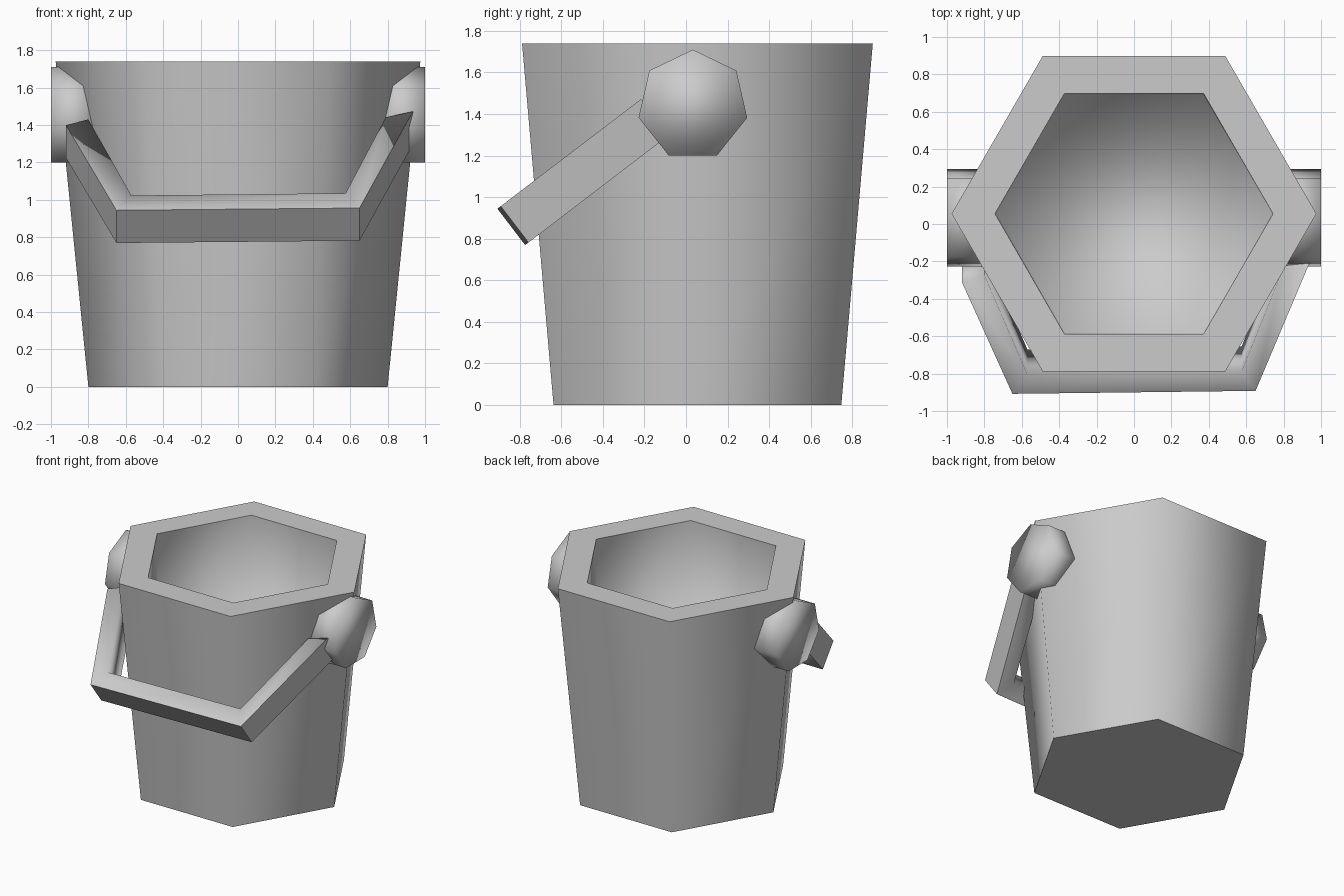
import bpy, bmesh, math
from mathutils import Vector

cube = bpy.data.objects.get("Cube")
if cube:
    bpy.data.objects.remove(cube, do_unlink=True)

grey = bpy.data.materials.new("plain_grey")
grey.use_nodes = True
colour = (0.6, 0.6, 0.6, 1)
grey.diffuse_color = colour
grey.node_tree.nodes["Principled BSDF"].inputs["Base Color"].default_value = colour


def loft(name, rings, sharp):
    """Skin a closed shell over rings of points; sharp(edge) picks hard edges."""
    bm = bmesh.new()
    loops = [[bm.verts.new(p) for p in ring] for ring in rings]
    n = len(loops[0])
    for a, b in zip(loops, loops[1:]):
        for i in range(n):
            j = (i + 1) % n
            bm.faces.new((a[i], a[j], b[j], b[i]))
    bm.faces.new(loops[0][::-1])
    bm.faces.new(loops[-1])
    bmesh.ops.recalc_face_normals(bm, faces=bm.faces)
    for face in bm.faces:
        face.smooth = True
    for edge in bm.edges:
        edge.smooth = not sharp(edge)
    mesh = bpy.data.meshes.new(name)
    bm.to_mesh(mesh)
    bm.free()
    mesh.materials.append(grey)
    obj = bpy.data.objects.new(name, mesh)
    bpy.context.collection.objects.link(obj)
    return obj


# Six-sided bucket: base, outer rim, inner rim, floor
HEIGHT = 1.74
CENTRE_Y = 0.055


def hexagon(radius, z):
    angles = [math.radians(60 * i) for i in range(6)]
    return [(radius * math.cos(a), CENTRE_Y + radius * math.sin(a), z) for a in angles]


def rim_or_base(edge):
    zs = [v.co.z for v in edge.verts]
    return min(zs) > HEIGHT - 0.01 or max(zs) < 0.01


loft("bucket", [hexagon(0.8, 0), hexagon(0.975, HEIGHT),
                hexagon(0.743, HEIGHT), hexagon(0.737, 0.85)], rim_or_base)


# Seven-sided handle mounts on both sides
def heptagon(x):
    angles = [math.radians(90) + math.tau * i / 7 for i in range(7)]
    return [(x, 0.033 + 0.268 * math.cos(a), 1.442 + 0.268 * math.sin(a)) for a in angles]


for side, name in ((1, "left_mount"), (-1, "right_mount")):
    loft(name, [heptagon(side * 0.77), heptagon(side)], lambda e: False)

# Square-section handle, resting tilted down at the front
origin = Vector((0, -0.9, 0.95))
along = Vector((0, 0.795, 0.607))
across = Vector((0, 0.607, -0.795)) * 0.22


def section(outer, inner):
    def place(p, depth):
        return origin + Vector((p[0], 0, 0)) + along * p[1] + across * depth
    return [place(outer, 0), place(inner, 0), place(inner, 1), place(outer, 1)]


stations = [((-0.92, 0.74), (-0.80, 0.79)), ((-0.65, -0.01), (-0.57, 0.12)),
            ((0.65, 0.01), (0.575, 0.14)), ((0.935, 0.86), (0.79, 0.81))]
handle = loft("handle", [section(*s) for s in stations], lambda e: False)

# Keep the outside band of the handle crisp
outer_points = [section(*s)[k] for s in stations for k in (0, 3)]
for edge in handle.data.edges:
    ends = [handle.data.vertices[i].co for i in edge.vertices]
    if all(any((p - q).length < 0.001 for q in outer_points) for p in ends):
        edge.use_edge_sharp = True
